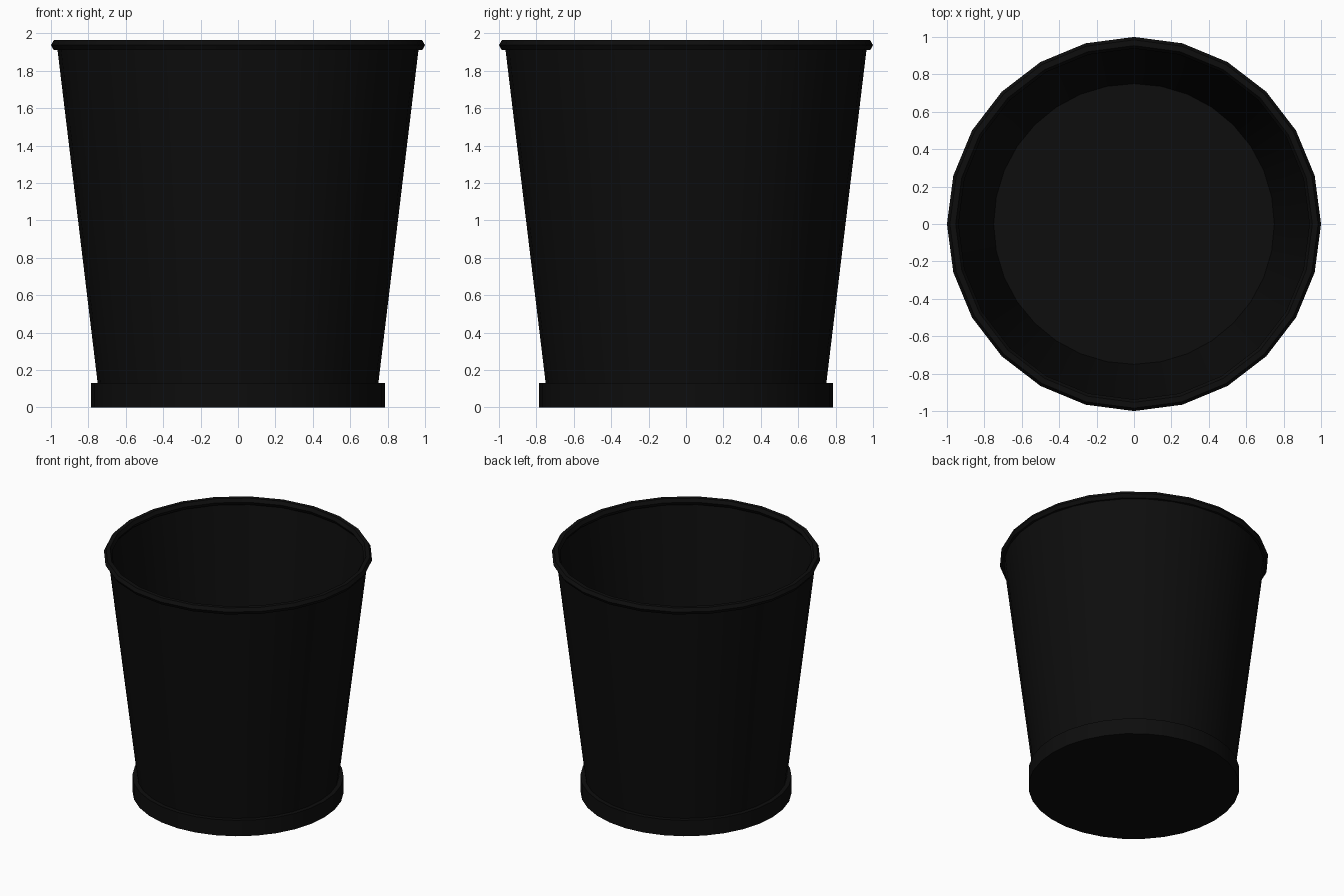
import bpy, math

if "Cube" in bpy.data.objects:
    bpy.data.objects.remove(bpy.data.objects["Cube"])

mat = bpy.data.materials.new("black_plastic")
mat.diffuse_color = (0.004, 0.004, 0.004, 1)
mat.use_nodes = True
mat.node_tree.nodes["Principled BSDF"].inputs["Base Color"].default_value = mat.diffuse_color


def finish(name, angle=30):
    ob = bpy.context.object
    ob.name = name
    ob.data.materials.append(mat)
    bpy.ops.object.shade_smooth_by_angle(angle=math.radians(angle))
    return ob


# Solid round foot; its top is the floor of the bin
bpy.ops.mesh.primitive_cylinder_add(vertices=32, radius=0.785, depth=0.13,
                                    location=(0, 0, 0.065))
finish("base")

# Thin open tapered wall
bpy.ops.mesh.primitive_cone_add(vertices=32, radius1=0.75, radius2=0.968,
                                depth=1.81, end_fill_type='NOTHING',
                                location=(0, 0, 1.032))
finish("bin_wall")

# Rolled rim with a six-sided section
bpy.ops.mesh.primitive_torus_add(major_segments=24, minor_segments=6,
                                 major_radius=0.969, minor_radius=0.031,
                                 location=(0, 0, 1.937))
finish("rim")
